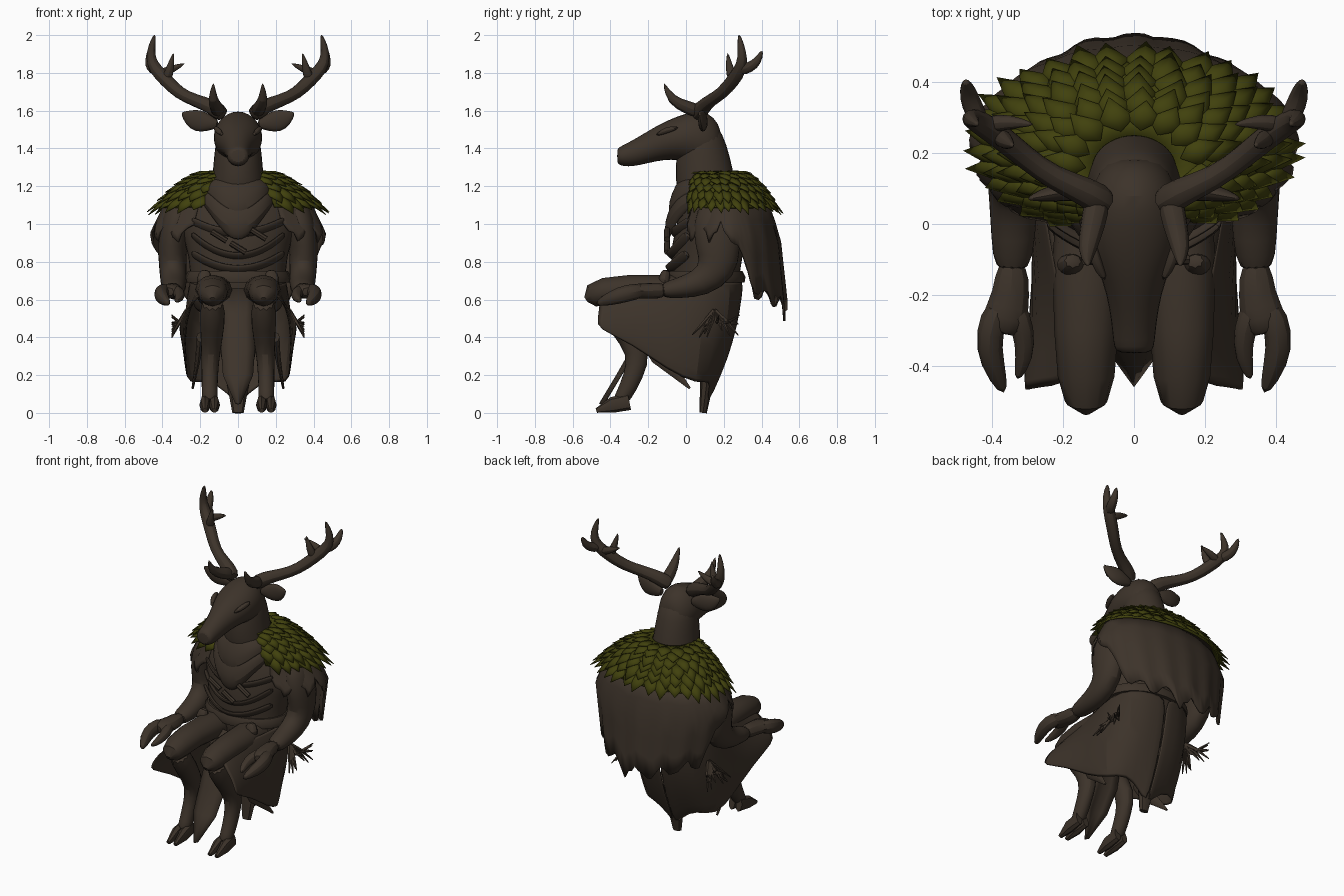
import bpy, bmesh, math, random
from mathutils import Vector

random.seed(4)
default_cube = bpy.data.objects.get("Cube")
if default_cube:
    bpy.data.objects.remove(default_cube)


def make_material(name, colour):
    material = bpy.data.materials.new(name)
    material.use_nodes = True
    material.diffuse_color = (*colour, 1)
    material.node_tree.nodes["Principled BSDF"].inputs["Base Color"].default_value = (*colour, 1)
    return material


BROWN = make_material("dark brown", (.046, .033, .023))
MOSS = make_material("moss green", (.052, .053, .004))
made_objects = []


def finish(name, bm, material=BROWN, mirror=False, subdivide=0, thickness=0):
    """Turn a bmesh into a named object with its modifiers."""
    bmesh.ops.recalc_face_normals(bm, faces=bm.faces)
    mesh = bpy.data.meshes.new(name)
    bm.to_mesh(mesh)
    bm.free()
    mesh.materials.append(material)
    obj = bpy.data.objects.new(name, mesh)
    bpy.context.collection.objects.link(obj)
    if thickness:
        obj.modifiers.new("thickness", "SOLIDIFY").thickness = thickness
    if subdivide:
        obj.modifiers.new("smooth", "SUBSURF").levels = subdivide
        obj.modifiers["smooth"].render_levels = subdivide
    if mirror:
        obj.modifiers.new("mirror", "MIRROR").use_mirror_merge = False
    made_objects.append(obj)


def add_grid(bm, rows, closed=False, caps=False):
    """Skin rows of points with quads."""
    verts = [[bm.verts.new(p) for p in row] for row in rows]
    for low, high in zip(verts, verts[1:]):
        count = len(low)
        for i in range(count if closed else count - 1):
            j = (i + 1) % count
            bm.faces.new((low[i], low[j], high[j], high[i]))
    if caps:
        bm.faces.new(verts[0])
        bm.faces.new(verts[-1])


def ellipse(centre, u, v, sides):
    angles = [math.tau * i / sides for i in range(sides)]
    return [centre + u * math.cos(a) + v * math.sin(a) for a in angles]


def add_tube(bm, path, radii, sides=8):
    """Sweep an ellipse along a path; a radius is a number or a (wide, high) pair."""
    points = [Vector(p) for p in path]
    rows, side = [], None
    for i, point in enumerate(points):
        tangent = (points[min(i + 1, len(points) - 1)] - points[max(i - 1, 0)]).normalized()
        if side is None:
            side = Vector((0, 1, 0)) if abs(tangent.x) > .8 else Vector((1, 0, 0))
        side = (side - tangent * side.dot(tangent)).normalized()
        wide, high = radii[i] if isinstance(radii[i], tuple) else (radii[i], radii[i])
        rows.append(ellipse(point, side * wide, tangent.cross(side) * high, sides))
    add_grid(bm, rows, closed=True, caps=True)


def tubes(name, items, sides=8, **options):
    bm = bmesh.new()
    for path, radii in items:
        add_tube(bm, path, radii, sides)
    finish(name, bm, **options)


def body_loft(name, sections, along_y=False, sides=14, **options):
    """Stack ellipses given as (station, low, high, half width)."""
    rows = []
    for station, low, high, width in sections:
        middle, half = (low + high) / 2, (high - low) / 2
        centre = Vector((0, station, middle) if along_y else (0, middle, station))
        up = Vector((0, 0, half) if along_y else (0, half, 0))
        rows.append(ellipse(centre, Vector((width, 0, 0)), up, sides))
    bm = bmesh.new()
    add_grid(bm, rows, closed=True, caps=True)
    finish(name, bm, **options)


# Head, neck and torso
body_loft("head", [(.19, 1.32, 1.5, .06), (.15, 1.28, 1.57, .105), (.08, 1.3, 1.61, .13),
                   (0, 1.33, 1.59, .135), (-.08, 1.34, 1.56, .125), (-.16, 1.33, 1.52, .09),
                   (-.24, 1.31, 1.47, .07), (-.31, 1.3, 1.43, .062), (-.35, 1.31, 1.41, .058),
                   (-.365, 1.32, 1.4, .045)], along_y=True, subdivide=1)
body_loft("neck", [(1.05, -.02, .27, .16), (1.2, -.06, .27, .145), (1.3, -.06, .25, .135),
                   (1.42, -.05, .22, .125), (1.54, 0, .17, .1)], subdivide=1)
body_loft("torso", [(.48, -.02, .24, .2), (.62, -.08, .3, .27), (.75, -.08, .28, .25),
                    (.9, -.08, .32, .28), (1.05, -.04, .38, .34), (1.15, 0, .37, .28),
                    (1.23, .02, .32, .17)], sides=20, subdivide=1)

# Face details
tubes("brow_ridges", [([(.08, -.16, 1.47), (.112, -.1, 1.5), (.12, -.04, 1.51)],
                       [.01, .02, .01])], mirror=True, subdivide=1)
tubes("ears", [([(.1, .09, 1.53), (.16, .09, 1.535), (.21, .09, 1.545), (.26, .08, 1.565),
                 (.3, .07, 1.59)], [.024, (.028, .05), (.028, .068), (.02, .048), .004])],
      mirror=True, subdivide=1)

# Antlers: main beam, brow tine and upper tines
tubes("antlers", [
    ([(.07, .05, 1.57), (.13, .09, 1.62), (.23, .13, 1.655), (.31, .19, 1.69), (.38, .25, 1.76),
      (.44, .29, 1.82), (.465, .3, 1.88), (.455, .29, 1.95), (.44, .28, 2.005)],
     [.055, .045, .036, .036, .04, .038, .028, .02, .006]),
    ([(.1, .08, 1.59), (.115, 0, 1.62), (.135, -.08, 1.655), (.13, -.12, 1.75)],
     [.045, .038, .03, .004]),
    ([(.43, .28, 1.81), (.46, .34, 1.83), (.47, .38, 1.86), (.475, .405, 1.92)],
     [.032, .032, .026, .008]),
    ([(.38, .25, 1.76), (.36, .23, 1.82), (.34, .22, 1.91)], [.032, .025, .004]),
    ([(.42, .28, 1.79), (.35, .29, 1.82), (.28, .28, 1.85)], [.03, .024, .004])],
    mirror=True, subdivide=1)


# Moss mantle: a sloping cape open at the throat, covered in overlapping leaf scales
def mantle_point(angle, t, lift=0):
    wide = .12 + .31 * t + lift
    deep = .1 + .145 * t ** .9 + lift
    y = .15 + .075 * t + deep * math.sin(angle)
    return Vector((wide * math.cos(angle), y, 1.28 + lift - .19 * t ** 1.8))


opening = math.radians(27)
start, sweep = -math.pi / 2 + opening, math.tau - 2 * opening
bm = bmesh.new()
add_grid(bm, [[mantle_point(start + sweep * i / 36, j / 6) for i in range(37)] for j in range(7)])
finish("moss_mantle", bm, material=MOSS, thickness=.01)

bm = bmesh.new()
for row in range(6):
    t = .12 + row * .15
    count = 13 + row * 3
    for i in range(count):
        angle = start + sweep * (i + .5 * (row % 2) + random.uniform(.1, .4)) / count
        half = sweep / count * .7
        reach = t + random.uniform(.22, .3)
        outline = [mantle_point(angle, t - .08, .003), mantle_point(angle - half, t + .08, .005),
                   mantle_point(angle, reach, .018), mantle_point(angle + half, t + .08, .005)]
        ridge = bm.verts.new(mantle_point(angle, t + .1, .013))
        rim = [bm.verts.new(p) for p in outline]
        for k in range(4):
            bm.faces.new((rim[k], rim[(k + 1) % 4], ridge))
finish("moss_leaves", bm, material=MOSS, thickness=.004)

# Ragged cloak, short over the arms and long behind
columns = 72
grid = [[] for _ in range(6)]
for i in range(columns + 1):
    angle = math.radians(-58 + 296 * i / columns)
    back = max(0, min(1, (math.sin(angle) - .05) / .5))
    hem = .96 - .35 * back - .08 * max(0, math.sin(angle)) ** 8
    tooth = abs(i % 6 - 3) / 3
    hem += .09 * tooth - random.uniform(.02, .06)
    for j, row in enumerate(grid):
        z = 1.12 + (hem - 1.12) * j / 5
        drop = (1.12 - z) / .62
        fold = .008 * math.sin(angle * 17) * drop
        wide = .385 + .3 * min(drop, .27) - .12 * max(0, drop - .27) + fold
        deep = .215 + .15 * min(drop, .3) + .06 * drop + fold
        row.append((wide * math.cos(angle), .22 + deep * math.sin(angle), z))
bm = bmesh.new()
add_grid(bm, grid)
finish("ragged_cloak", bm, thickness=.012)

# Draped cowl, hanging lowest at the throat and tucked under the mantle behind
for layer in range(2):
    rows = []
    for wide, z, sag in [(.12, 1.27, .03), (.165, 1.25, .09), (.185, 1.21, .14), (.16, 1.16, .15)]:
        row = []
        for i in range(28):
            angle = math.tau * i / 28
            front = max(0, -math.sin(angle)) ** 2.5
            behind = .07 * (1 + math.sin(angle)) / 2
            spread = wide + layer * .02
            row.append((spread * math.cos(angle), .085 + spread * math.sin(angle),
                        z - behind - layer * .05 - front * (sag + layer * .05)))
        rows.append(row)
    bm = bmesh.new()
    add_grid(bm, rows, closed=True)
    finish("cowl_fold", bm, thickness=.012, subdivide=1)

# Sleeves and hands
tubes("sleeves", [([(.27, .17, 1.12), (.33, .16, 1.01), (.35, .17, .88), (.345, .17, .76),
                    (.34, .08, .685), (.34, -.04, .66), (.345, -.14, .645)],
                   [.09, (.085, .13), (.08, .125), (.075, .11), (.072, .08), (.065, .055),
                    (.052, .042)])], sides=12, mirror=True, subdivide=1)
tubes("hands", [
    ([(.343, -.1, .65), (.345, -.2, .645), (.365, -.27, .645), (.38, -.31, .64)],
     [.05, (.056, .045), (.075, .045), (.05, .03)]),
    ([(.375, -.22, .65), (.413, -.31, .635), (.402, -.39, .61), (.365, -.48, .575)],
     [.045, (.042, .05), (.04, .045), .014]),
    ([(.345, -.22, .65), (.308, -.3, .635), (.308, -.38, .61), (.33, -.44, .59)],
     [.042, .034, .028, .01])], mirror=True, subdivide=1)

# Legs with thighs, hocks and split hooves
tubes("thighs", [([(.12, .15, .62), (.13, -.1, .65), (.135, -.3, .655), (.135, -.43, .64),
                   (.135, -.5, .62), (.135, -.53, .6)],
                  [.09, (.1, .08), (.09, .075), (.08, .075), (.06, .06), .015])],
      sides=12, mirror=True)
tubes("lower_legs", [([(.135, -.44, .61), (.135, -.34, .46), (.145, -.24, .32), (.15, -.28, .19),
                       (.15, -.33, .09), (.15, -.36, .05)],
                      [.075, .07, (.052, .072), (.045, .055), .045, .04])],
      sides=10, mirror=True, subdivide=1)
tubes("hooves", [([(x, -.3, .06), (x, -.39, .042), (x, -.475, .012)],
                  [(.022, .045), (.03, .042), (.014, .012)]) for x in (.125, .175)], mirror=True)

# Skirt: half a shell, bulging between waist and hem, mirrored
waist = [(.19, -.46, .64), (.2, -.25, .68), (.24, -.05, .69), (.27, .1, .7), (.23, .25, .7),
         (.1, .3, .7), (0, .31, .7)]
hem_line = [(.32, -.48, .45), (.3, -.28, .36), (.28, -.1, .22), (.27, .07, .14), (.16, .13, .17),
            (.06, .12, .1), (0, .11, .02)]
rows = []
for j in range(5):
    t = j / 4
    push = 1 + .1 * math.sin(t * math.pi)
    row = []
    for top, low in zip(waist, hem_line):
        point = Vector(top).lerp(Vector(low), t)
        row.append((point.x * push, point.y + .4 * (push - 1) * (point.y > .1), point.z))
    rows.append(row)
bm = bmesh.new()
add_grid(bm, rows)
finish("skirt", bm, mirror=True, thickness=.012, subdivide=1)
tubes("skirt_tail", [([(0, .15, .35), (0, .11, .16), (0, .09, 0)],
                      [(.1, .07), (.06, .035), (.03, .02)])])

# Front loincloth and torn skirt tips
bm = bmesh.new()
add_grid(bm, [[(x * w, y + .02 * abs(x), z) for x in (-1, -.5, 0, .5, 1)] for w, y, z in
              [(.1, -.12, .66), (.08, -.24, .5), (.09, -.29, .34), (.08, -.37, .2),
               (.015, -.46, .05)]])
finish("loincloth", bm, thickness=.01)
tubes("torn_tips", [([(.2, -.2, .4), (.21, -.14, .3), (.24, .02, .13)],
                     [(.02, .05), (.015, .05), .006])], mirror=True)

# Belt, chest drapes, toggles and pouches
body_loft("belt", [(.69, -.1, .31, .275), (.72, -.105, .315, .28), (.75, -.09, .3, .265)], sides=24)
drapes = []
for height, sag, forward in [(1.02, .07, -.07), (.95, .12, -.085), (.85, .09, -.09)]:
    steps = [i / 5 - 1 for i in range(11)]
    drapes.append(([(.25 * s, forward + .1 * s * s, height - sag * (1 - s * s)) for s in steps],
                   [(.012, .03)] * 11))
tubes("chest_drapes", drapes, subdivide=1)
tubes("toggles", [([(x - .04, -.1, z + .03), (x + .04, -.1, z - .02)], [.016, .016])
                  for x, z in [(-.1, .93), (0, .87), (.11, .94)]])
tubes("pouches", [([(.17, -.1, .76), (.18, -.12, .71), (.18, -.11, .65)],
                   [.025, (.05, .035), .035])], mirror=True, subdivide=1)

# Twig bundles hanging at the hips
twigs = []
for i in range(18):
    y, z = random.uniform(.03, .29), random.uniform(.39, .52)
    twigs.append(([(.27, .15, .54), (.31, (y + .16) / 2, .48), (.35, y, z)], [.014, .011, .003]))
tubes("twig_bundles", twigs, sides=5, mirror=True)

# Smooth shading with sharp edges kept
bpy.ops.object.select_all(action="DESELECT")
for obj in made_objects:
    obj.select_set(True)
bpy.context.view_layer.objects.active = made_objects[0]
bpy.ops.object.shade_smooth_by_angle(angle=math.radians(40))
